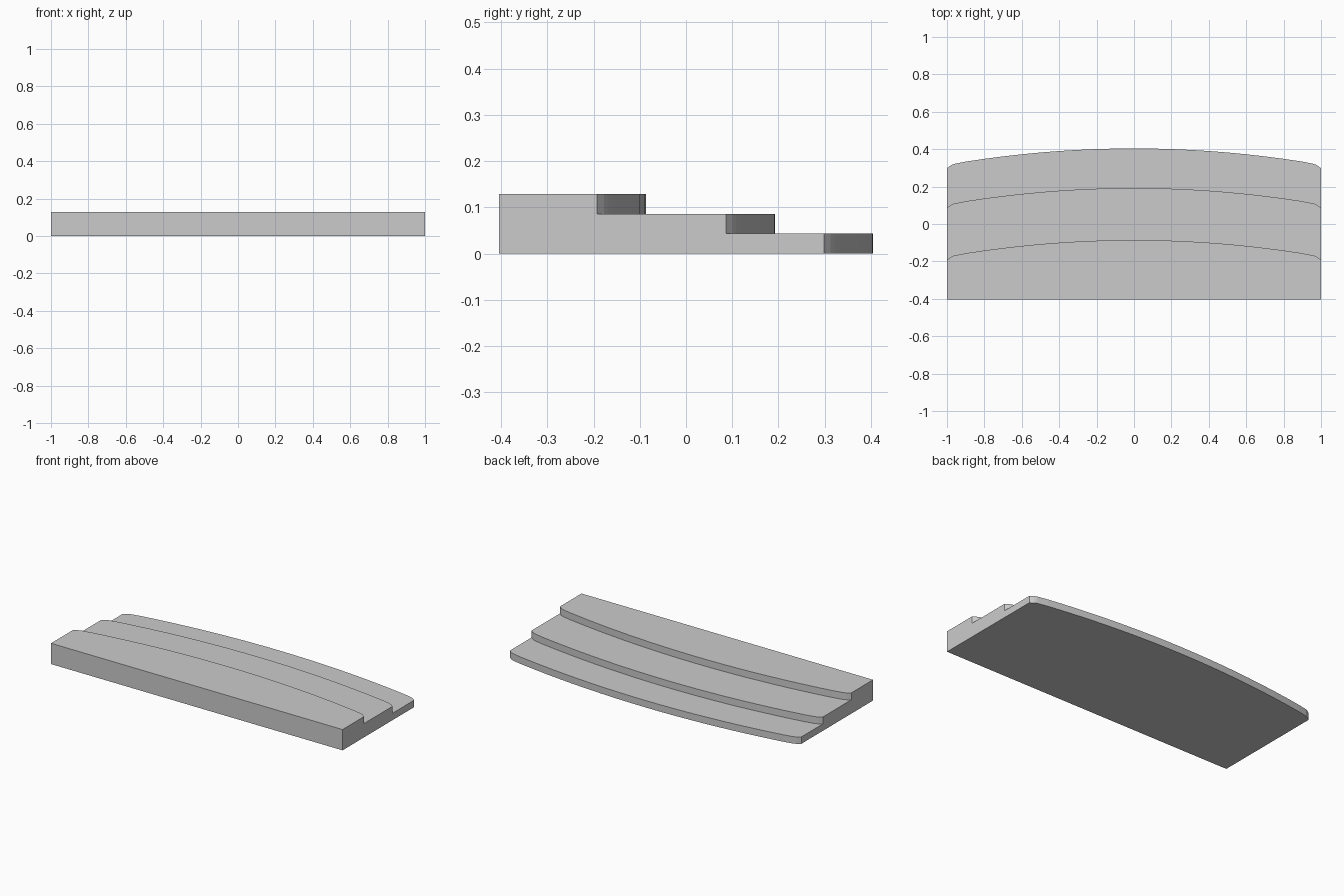
import bpy, bmesh

if "Cube" in bpy.data.objects:
    bpy.data.objects.remove(bpy.data.objects["Cube"])

FRONT = -0.404
STEP = 0.043
NOSES = (0.404, 0.192, -0.086)   # riser position at the centre, lowest step first

# Half of the bowed riser curve: distance from centre, setback
half = [(x / 20, 0.087 * (x / 20) ** 2) for x in range(0, 19, 2)]
half += [(0.95, 0.0805), (0.965, 0.084), (0.98, 0.091), (1.0, 0.106)]
bow = [(-x, d) for x, d in reversed(half[1:])] + half


def section(x, drop):
    """Stepped cross-section at one station along the width."""
    pts = [(x, FRONT, 0)]
    for i, y in enumerate(NOSES):
        pts += [(x, y - drop, i * STEP), (x, y - drop, (i + 1) * STEP)]
    return pts + [(x, FRONT, len(NOSES) * STEP)]


# Stair body: stepped sections bridged across the width
bm = bmesh.new()
rings = [[bm.verts.new(p) for p in section(x, d)] for x, d in bow]
for a, b in zip(rings, rings[1:]):
    n = len(a)
    for i in range(n):
        j = (i + 1) % n
        bm.faces.new((a[i], a[j], b[j], b[i]))

# End caps
bm.faces.new(rings[0])
bm.faces.new(rings[-1])
bmesh.ops.recalc_face_normals(bm, faces=bm.faces)

mesh = bpy.data.meshes.new("curved_steps")
bm.to_mesh(mesh)
bm.free()
steps = bpy.data.objects.new("curved_steps", mesh)
bpy.context.collection.objects.link(steps)
